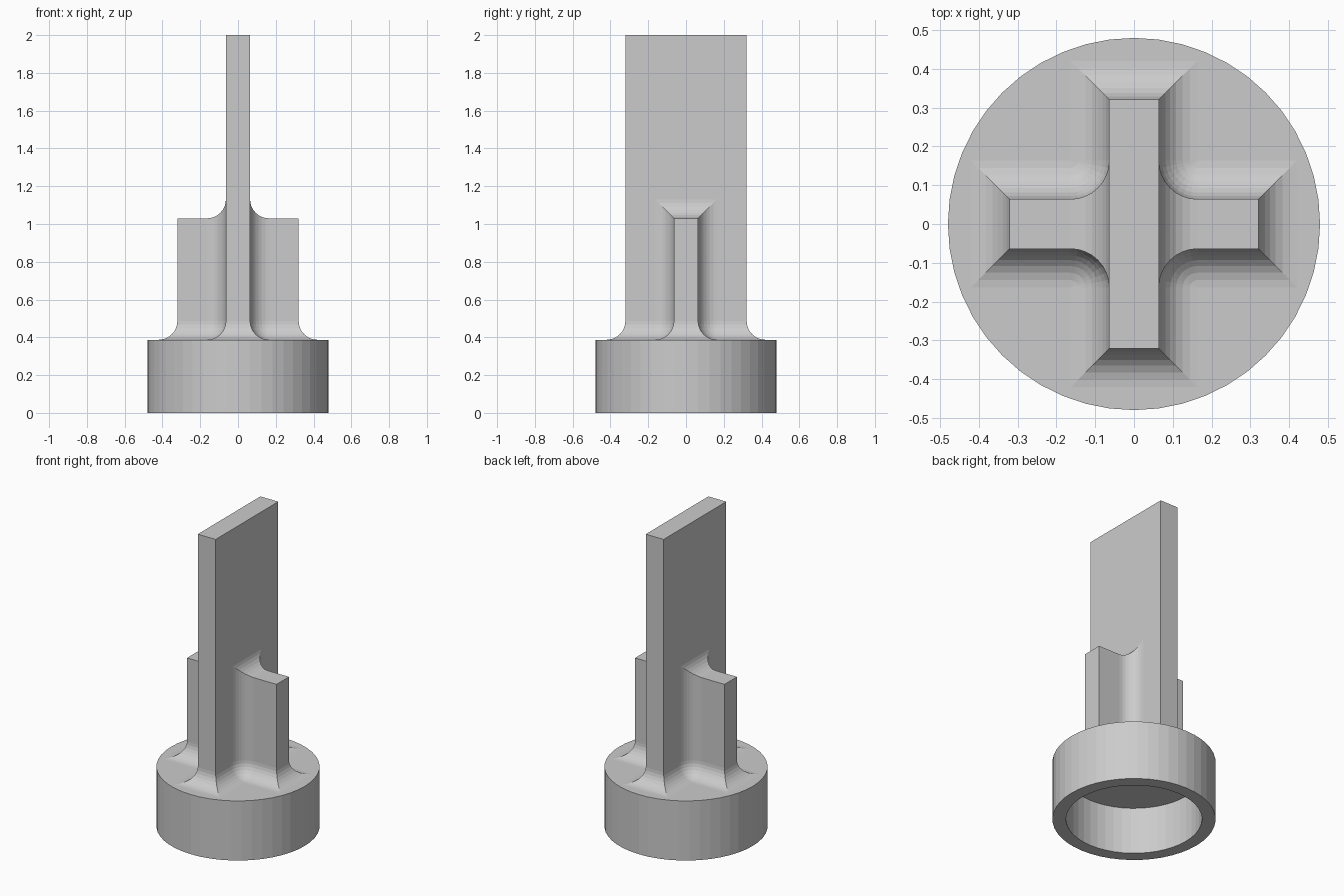
import bpy, bmesh, math

if "Cube" in bpy.data.objects:
    bpy.data.objects.remove(bpy.data.objects["Cube"])

R_OUT, R_IN = 0.48, 0.40          # cup radii
Z_BASE, Z_ROOF = 0.387, 0.305     # cup top and underside of its roof
Z_RIB, Z_TOP = 1.03, 2.0          # short rib and tall blade heights
W, L, R = 0.064, 0.321, 0.10      # half thickness, half span, fillet radius
C = W + R                         # fillet centre offset
STEPS = 8
ANGLES = [math.pi / 2 * i / STEPS for i in range(STEPS + 1)]


def add_loft(bm, loops, closed=True, cap_start=False, cap_end=False):
    rows = [[bm.verts.new(p) for p in loop] for loop in loops]
    n = len(rows[0])
    for a, b in zip(rows, rows[1:]):
        for i in range(n if closed else n - 1):
            j = (i + 1) % n
            bm.faces.new((a[i], a[j], b[j], b[i]))
    if cap_start:
        bm.faces.new(rows[0][::-1])
    if cap_end:
        bm.faces.new(rows[-1])


def add_face(bm, points):
    bm.faces.new([bm.verts.new(p) for p in points])


def finish(bm, name):
    bmesh.ops.remove_doubles(bm, verts=bm.verts[:], dist=1e-5)
    bmesh.ops.recalc_face_normals(bm, faces=bm.faces[:])
    bmesh.ops.dissolve_limit(bm, angle_limit=math.radians(0.5),
                             verts=bm.verts[:], edges=bm.edges[:])
    mesh = bpy.data.meshes.new(name)
    bm.to_mesh(mesh)
    bm.free()
    bpy.context.collection.objects.link(bpy.data.objects.new(name, mesh))


def circle(r, z, n=48):
    return [(r * math.cos(2 * math.pi * i / n), r * math.sin(2 * math.pi * i / n), z)
            for i in range(n)]


def cross(f, z):
    """Cross outline grown outward by f, with rounded inner corners."""
    q = R - f
    quad = [(L + f, W + f)]
    quad += [(C - q * math.sin(t), C - q * math.cos(t)) for t in ANGLES]
    quad += [(W + f, L + f)]
    points = []
    for _ in range(4):
        points += [(x, y, z) for x, y in quad]
        quad = [(-y, x) for x, y in quad]
    return points


# Hollow cup at the bottom
bm = bmesh.new()
add_loft(bm, [circle(R_IN, Z_ROOF), circle(R_IN, 0), circle(R_OUT, 0),
              circle(R_OUT, Z_BASE)], cap_start=True, cap_end=True)
finish(bm, "base_cup")

# Cross-shaped stem with a flared foot, sunk slightly into the cup roof
bm = bmesh.new()
loops = [cross(R, Z_BASE - 0.03)]
loops += [cross(R - R * math.cos(t), Z_BASE + R - R * math.sin(t))
          for t in reversed(ANGLES)]
loops.append(cross(0, Z_RIB))
add_loft(bm, loops, cap_start=True)

for s in (1, -1):
    # Rib top, flaring up into the blade
    sections = []
    for x, f in [(L, 0)] + [(C - R * math.sin(t), R - R * math.cos(t)) for t in ANGLES]:
        h, z = W + f, Z_RIB + f
        sections.append([(s * x, -h, Z_RIB), (s * x, -h, z),
                         (s * x, h, z), (s * x, h, Z_RIB)])
    add_loft(bm, sections, closed=False)
    # Blade broad side, notched around the flare, and blade narrow end
    outline = [(-L, Z_RIB), (-C, Z_RIB), (-C, Z_RIB + R), (C, Z_RIB + R),
               (C, Z_RIB), (L, Z_RIB), (L, Z_TOP), (-L, Z_TOP)]
    add_face(bm, [(s * W, y, z) for y, z in outline])
    add_face(bm, [(-W, s * L, Z_RIB), (W, s * L, Z_RIB),
                  (W, s * L, Z_TOP), (-W, s * L, Z_TOP)])

# Blade top
add_face(bm, [(-W, -L, Z_TOP), (W, -L, Z_TOP), (W, L, Z_TOP), (-W, L, Z_TOP)])
finish(bm, "cross_stem_blade")
